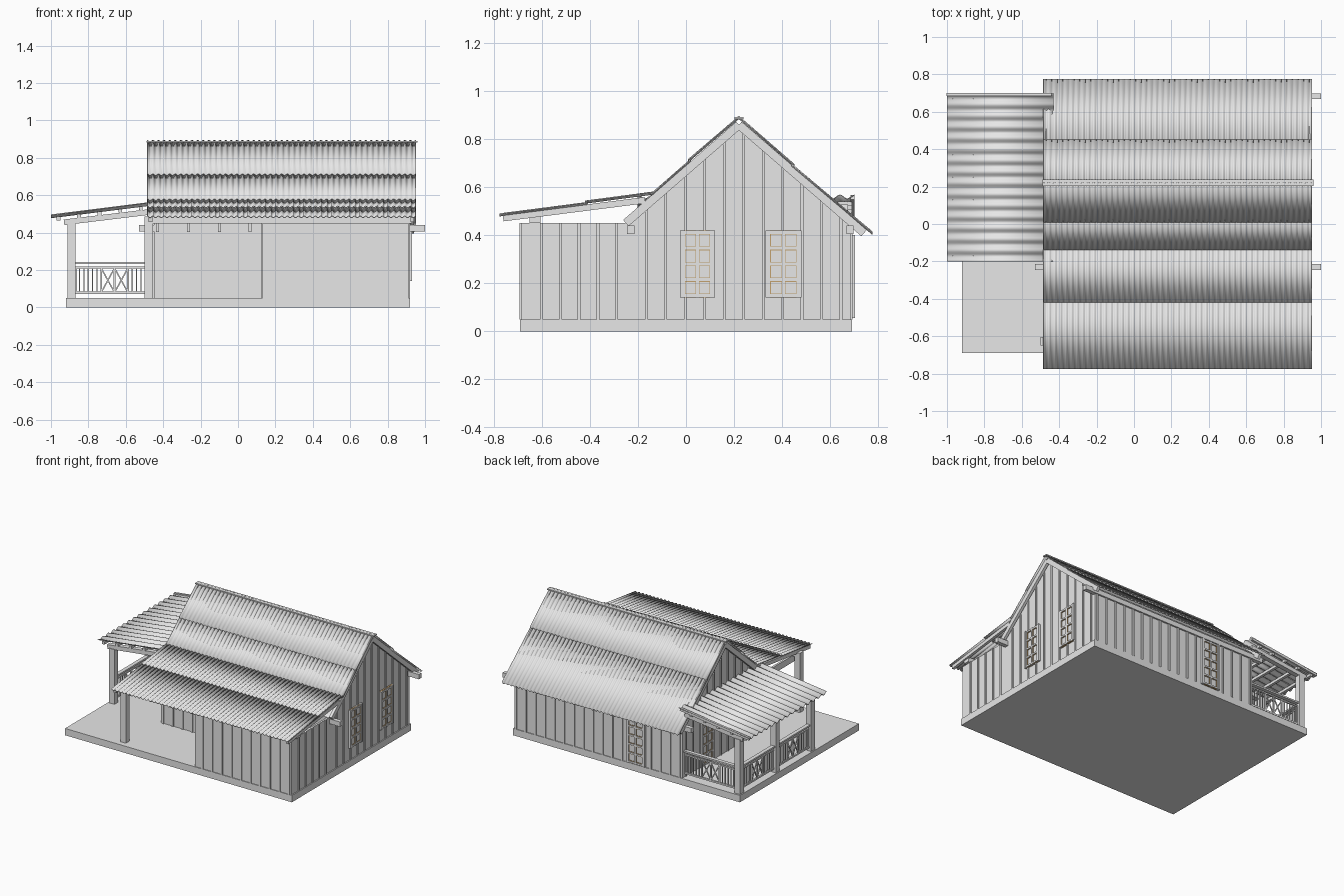
import bpy, bmesh, math
from mathutils import Vector, Matrix

if "Cube" in bpy.data.objects:
    bpy.data.objects.remove(bpy.data.objects["Cube"])


def material(name, rgb):
    m = bpy.data.materials.new(name)
    m.diffuse_color = (*rgb, 1)
    m.use_nodes = True
    m.node_tree.nodes["Principled BSDF"].inputs["Base Color"].default_value = m.diffuse_color
    return m


GREY = material("weathered grey", (0.8, 0.8, 0.8))
GLASS = material("pale glass", (0.95, 0.95, 0.95))
TAN = material("tan wood", (0.55, 0.36, 0.16))


class Part:
    """Collects boxes and beams into one named mesh object."""

    def __init__(self, name, mat=GREY):
        self.name, self.mat, self.bm = name, mat, bmesh.new()

    def box(self, x0, x1, y0, y1, z0, z1):
        m = Matrix.Translation(((x0 + x1) / 2, (y0 + y1) / 2, (z0 + z1) / 2))
        m = m @ Matrix.Diagonal((abs(x1 - x0), abs(y1 - y0), abs(z1 - z0), 1))
        bmesh.ops.create_cube(self.bm, size=1, matrix=m)

    def beam(self, a, b, width, height):
        a, b = Vector(a), Vector(b)
        d = (b - a).normalized()
        side = d.cross(Vector((0, 0, 1))).normalized()
        up = side.cross(d)
        m = Matrix((side * width, d * (b - a).length, up * height)).transposed().to_4x4()
        bmesh.ops.create_cube(self.bm, size=1, matrix=Matrix.Translation((a + b) / 2) @ m)

    def prism(self, profile, x0, x1):
        f = self.bm.faces.new([self.bm.verts.new((x0, y, z)) for y, z in profile])
        r = bmesh.ops.extrude_face_region(self.bm, geom=[f])
        vs = [v for v in r["geom"] if isinstance(v, bmesh.types.BMVert)]
        bmesh.ops.translate(self.bm, verts=vs, vec=(x1 - x0, 0, 0))

    def done(self):
        bmesh.ops.recalc_face_normals(self.bm, faces=self.bm.faces)
        me = bpy.data.meshes.new(self.name)
        self.bm.to_mesh(me)
        self.bm.free()
        me.materials.append(self.mat)
        ob = bpy.data.objects.new(self.name, me)
        bpy.context.collection.objects.link(ob)
        return ob


def sheet(name, u0, u1, a, b, wave, amp, along_x=True):
    """Corrugated sheet: waves repeat along u, straight run from a=(v,z) to b."""
    p = Part(name)
    n = round((u1 - u0) / wave) * 8
    rows = []
    for i in range(n + 1):
        u = u0 + (u1 - u0) * i / n
        dz = amp * math.cos(i / 8 * math.tau)
        pts = [(u, v, z + dz) if along_x else (v, u, z + dz) for v, z in (a, b)]
        rows.append([p.bm.verts.new(q) for q in pts])
    for r, s in zip(rows, rows[1:]):
        p.bm.faces.new((r[0], s[0], s[1], r[1]))
    ob = p.done()
    mod = ob.modifiers.new("thickness", "SOLIDIFY")
    mod.thickness, mod.offset = 0.004, 0
    bpy.ops.object.select_all(action="DESELECT")
    ob.select_set(True)
    bpy.context.view_layer.objects.active = ob
    bpy.ops.object.shade_smooth_by_angle(angle=math.radians(50))


def gable(y, apex=0.86):
    return apex - 0.873 * abs(y - 0.22)


# foundation slab
p = Part("foundation_slab")
p.box(-0.92, 0.92, -0.69, 0.69, 0, 0.05)
p.done()

# main house body with gable ends
p = Part("house_walls")
p.prism([(-0.25, 0.05), (-0.25, 0.45), (0.22, 0.86), (0.685, 0.454), (0.685, 0.05)], -0.45, 0.912)
p.done()

# enclosed lean-to room on the front right
p = Part("lean_to_walls")
p.box(0.13, 0.912, -0.685, -0.67, 0.05, 0.45)
p.box(0.13, 0.145, -0.67, -0.25, 0.05, 0.45)
p.box(0.897, 0.912, -0.67, -0.25, 0.05, 0.45)
p.done()

# vertical battens on every wall
p = Part("wall_battens")
T, W = 0.007, 0.006
for i in range(5):
    y = -0.6 + i * 0.078
    p.box(0.912, 0.912 + T, y - W, y + W, 0.05, 0.45)
    p.box(0.13 - T, 0.13, y - W, y + W, 0.05, 0.45)
for i in range(11):
    y = -0.165 + i * 0.081
    for x, s in ((0.912, 1), (-0.45, -1)):
        p.box(x, x + s * T, y - W, y + W, 0.05, gable(y) - 0.01)
for i in range(18):
    x = -0.43 + i * 0.078
    if not -0.16 < x < 0.0:
        p.box(x - W, x + W, 0.685, 0.685 + T, 0.05, 0.44)
    if x > 0.13:
        p.box(x - W, x + W, -0.685 - T, -0.685, 0.05, 0.45)
    else:
        p.box(x - W, x + W, -0.25 - T, -0.25, 0.05, 0.45)
p.done()

# glazed windows and doors: grey casing, tan sashes, pale panes
casing, sash = Part("window_casings"), Part("window_sashes", TAN)
panes = Part("window_panes", GLASS)


def window(axis, at, s, u0, u1, z0, z1, rows):
    def put(part, a, b, c, d, depth):
        lo, hi = sorted((at, at + s * depth))
        if axis == "x":
            part.box(lo, hi, a, b, c, d)
        else:
            part.box(a, b, lo, hi, c, d)
    put(panes, u0, u1, z0, z1, 0.008)
    cols = [u0 + 0.009, (u0 + u1) / 2, u1 - 0.009]
    levels = [z0 + 0.009 + (z1 - z0 - 0.018) * i / rows for i in range(rows + 1)]
    for part, h, depth in ((sash, 0.009, 0.012), (casing, 0.006, 0.016)):
        for u in cols:
            put(part, u - h, u + h, z0, z1, depth)
        for z in levels:
            put(part, u0, u1, z - h, z + h, depth)
    for a, b in ((u0 - 0.005, u0 + 0.008), (u1 - 0.008, u1 + 0.005)):
        put(casing, a, b, z0, z1, 0.018)


window("x", 0.912, 1, -0.02, 0.115, 0.14, 0.42, 4)
window("x", 0.912, 1, 0.335, 0.475, 0.14, 0.42, 4)
window("y", 0.685, 1, -0.15, -0.01, 0.055, 0.40, 5)
window("x", -0.45, -1, 0.34, 0.48, 0.055, 0.42, 5)
window("x", -0.45, -1, -0.02, 0.115, 0.14, 0.42, 4)
for part in (casing, sash, panes):
    part.done()

# main roof: overlapping corrugated sheets down each slope
X0, X1 = -0.485, 0.952
SLOPES = {"back_upper": ((0.22, 0.885), (0.45, 0.685)),
          "back_lower": ((0.44, 0.690), (0.775, 0.408)),
          "front_upper": ((0.22, 0.885), (0.01, 0.706)),
          "front_lower": ((0.02, 0.711), (-0.145, 0.567)),
          "lean_to_upper": ((-0.14, 0.570), (-0.42, 0.533)),
          "lean_to_lower": ((-0.41, 0.531), (-0.775, 0.484))}
for name, (a, b) in SLOPES.items():
    dz = 0.004 if "upper" in name else 0
    sheet("roof_" + name, X0, X1, (a[0], a[1] + dz), (b[0], b[1] + dz), 0.03, 0.0045)

p = Part("ridge_cap")
p.beam((-0.49, 0.212, 0.887), (0.96, 0.212, 0.887), 0.02, 0.008)
p.beam((-0.49, 0.228, 0.887), (0.96, 0.228, 0.887), 0.02, 0.008)
p.done()

# barge boards on both gable ends
p = Part("barge_boards")
for x in (-0.468, 0.932):
    p.beam((x, 0.22, 0.858), (x, 0.74, 0.408), 0.02, 0.034)
    p.beam((x, 0.22, 0.858), (x, -0.25, 0.450), 0.02, 0.034)
    p.beam((x, -0.76, 0.470), (x, -0.17, 0.545), 0.02, 0.026)
p.done()

# structural beams with projecting ends
p = Part("roof_beams")
for y in (-0.23, 0.682):
    p.box(-0.53, 1.0, y - 0.015, y + 0.015, 0.405, 0.44)
p.box(-0.5, 0.93, -0.65, -0.605, 0.45, 0.485)
for x in (-0.43, -0.265, -0.1, 0.065):
    p.box(x - 0.008, x + 0.008, -0.64, -0.25, 0.402, 0.45)
p.done()

p = Part("front_porch_post")
p.box(-0.5, -0.455, -0.65, -0.605, 0.05, 0.45)
p.done()

# side porch roof
def porch_z(x):
    return 0.487 + (x + 1) * 0.125


sheet("side_porch_roof", -0.2, 0.7, (-1.0, porch_z(-1)), (-0.43, porch_z(-0.43)), 0.06, 0.008, False)

POST_Y = (0.655, 0.24, -0.17)
p = Part("side_porch_frame")
for y in POST_Y:
    p.box(-0.912, -0.868, y - 0.022, y + 0.022, 0.05, 0.45)
    p.beam((-0.93, y, 0.455), (-0.46, y, 0.512), 0.035, 0.03)
for i in range(5):
    x = -0.96 + i * 0.11
    z = porch_z(x) - 0.017
    p.box(x - 0.01, x + 0.01, -0.19, 0.69, z - 0.01, z + 0.01)
p.beam((-1.0, 0.692, porch_z(-1)), (-0.44, 0.692, porch_z(-0.44)), 0.016, 0.02)
p.done()


# porch railings: balusters with crossed panels in the middle of each bay
def railing(p, a, b):
    a, b = Vector(a), Vector(b)

    def at(t, z):
        q = a.lerp(b, t)
        return (q.x, q.y, z)

    def upright(t, r):
        x, y, _ = at(t, 0)
        p.box(x - r, x + r, y - r, y + r, 0.075, 0.215)
    for z, w, h in ((0.238, 0.028, 0.012), (0.213, 0.012, 0.01), (0.078, 0.014, 0.012)):
        p.beam(at(0, z), at(1, z), w, h)
    for i in range(1, 6):
        upright(i * 0.055, 0.003)
        upright(1 - i * 0.055, 0.003)
    for t in (0.01, 0.33, 0.5, 0.67, 0.99):
        upright(t, 0.005)
    for t0, t1 in ((0.33, 0.5), (0.5, 0.67)):
        p.beam(at(t0, 0.08), at(t1, 0.21), 0.006, 0.007)
        p.beam(at(t0, 0.21), at(t1, 0.08), 0.006, 0.007)


p = Part("porch_railings")
railing(p, (-0.87, 0.655, 0), (-0.45, 0.655, 0))
railing(p, (-0.89, 0.633, 0), (-0.89, 0.262, 0))
railing(p, (-0.89, 0.218, 0), (-0.89, -0.148, 0))
p.done()
